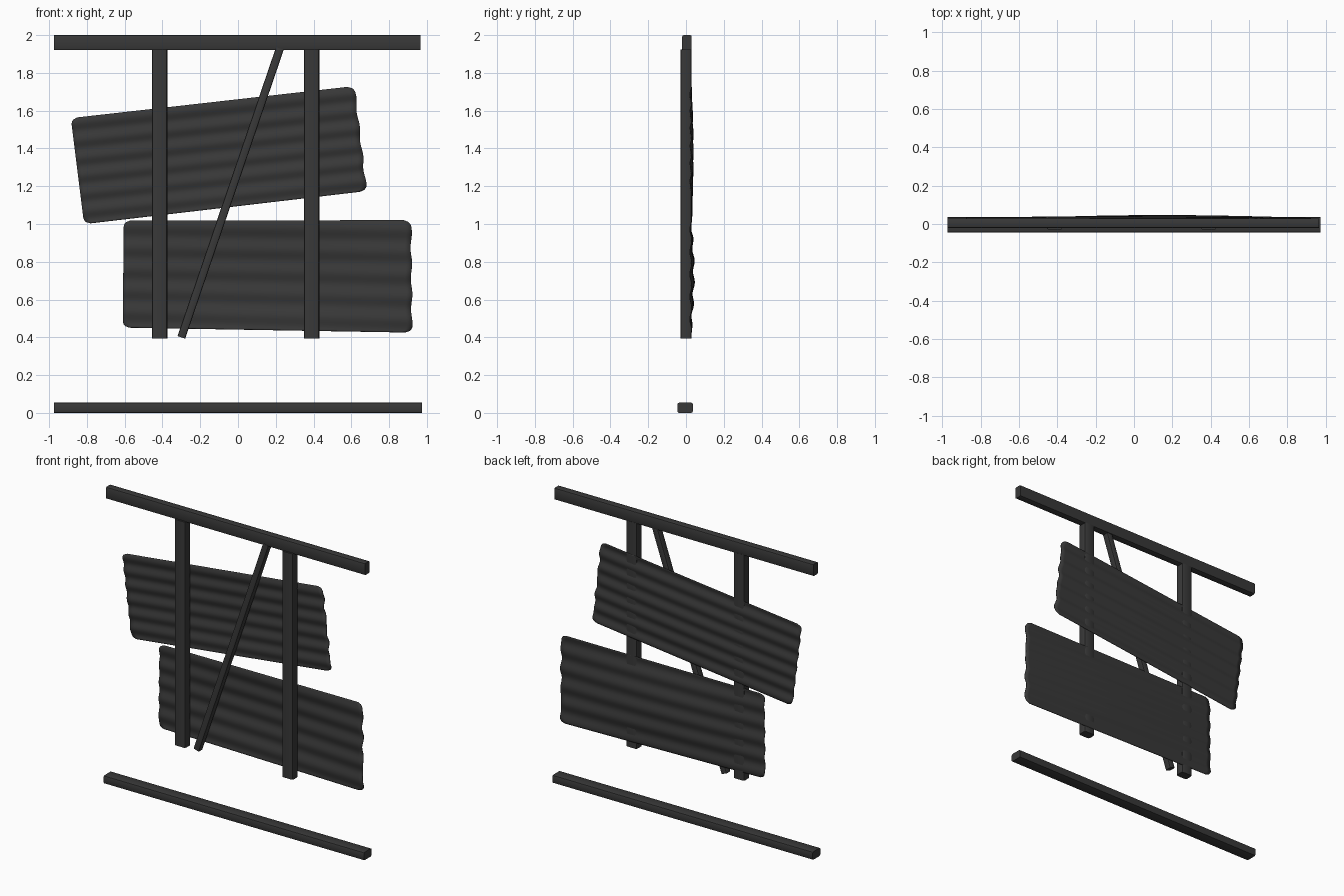
import bpy, bmesh, math
from mathutils import Vector

if "Cube" in bpy.data.objects:
    bpy.data.objects.remove(bpy.data.objects["Cube"], do_unlink=True)

metal = bpy.data.materials.new("dark_grey")
GREY = (0.04, 0.04, 0.04, 1)
metal.diffuse_color = GREY
metal.use_nodes = True
metal.node_tree.nodes["Principled BSDF"].inputs["Base Color"].default_value = GREY


def add_object(name, bm):
    mesh = bpy.data.meshes.new(name)
    bm.to_mesh(mesh)
    bm.free()
    mesh.materials.append(metal)
    obj = bpy.data.objects.new(name, mesh)
    bpy.context.collection.objects.link(obj)
    bpy.context.view_layer.objects.active = obj
    bpy.ops.object.select_all(action='DESELECT')
    obj.select_set(True)
    bpy.ops.object.shade_smooth_by_angle(angle=math.radians(40))
    return obj


def beam(name, start, end, width, y_front, y_back, bevel):
    """Bar between two (x, z) points with softened long edges."""
    a, b = Vector((start[0], 0, start[1])), Vector((end[0], 0, end[1]))
    along = (b - a).normalized()
    across = Vector((0, 1, 0)).cross(along)
    y_mid, depth = (y_front + y_back) / 2, y_back - y_front
    bm = bmesh.new()
    bmesh.ops.create_cube(bm, size=1)
    long_edges = [e for e in bm.edges
                  if abs(e.verts[0].co.z - e.verts[1].co.z) > 0.5]
    length = (b - a).length
    for v in bm.verts:
        v.co = Vector((v.co.x * width, v.co.y * depth, v.co.z * length))
    bmesh.ops.bevel(bm, geom=long_edges, offset=bevel, segments=2,
                    profile=0.5, affect='EDGES')
    for v in bm.verts:
        v.co = ((a + b) / 2 + across * v.co.x + along * v.co.z
                + Vector((0, y_mid + v.co.y, 0)))
    bmesh.ops.recalc_face_normals(bm, faces=bm.faces)
    return add_object(name, bm)


def sheet(name, corners, y_base, bulge, ridges):
    """Thin rippled sheet across four (x, z) corners, with rounded corners."""
    bl, br, tr, tl = [Vector((x, 0, z)) for x, z in corners]
    nu, nv, r = 48, 64, 0.035
    height = (tl - bl).length
    bm = bmesh.new()
    rows = []
    for j in range(nv + 1):
        v = j / nv
        left, right = bl.lerp(tl, v), br.lerp(tr, v)
        span = (right - left).normalized()
        # pull the row ends in near the top and bottom
        d = max(0, r - min(v, 1 - v) * height)
        inset = r - math.sqrt(max(0, r * r - d * d))
        ragged = 0.004 * math.sin(v * 23)
        left = left + span * inset
        right = right - span * (inset + 0.004 - ragged)
        row = []
        for i in range(nu + 1):
            u = i / nu
            p = left.lerp(right, u)
            p.y = (y_base + 0.005 * math.sin(2 * math.pi * ridges * v + u)
                   + bulge * math.sin(math.pi * u) * math.sin(math.pi * v))
            row.append(bm.verts.new(p))
        rows.append(row)
    for lo, hi in zip(rows, rows[1:]):
        for i in range(nu):
            bm.faces.new((lo[i], lo[i + 1], hi[i + 1], hi[i]))
    obj = add_object(name, bm)
    thick = obj.modifiers.new("thickness", 'SOLIDIFY')
    thick.thickness = 0.004
    thick.offset = 0
    return obj


# Rails
beam("top_rail", (-0.975, 1.96), (0.965, 1.96), 0.08, -0.02, 0.03, 0.008)
beam("bottom_rail", (-0.975, 0.027), (0.975, 0.027), 0.054, -0.045, 0.036, 0.008)

# Uprights and diagonal brace
for name, x in (("right_post", -0.415), ("left_post", 0.39)):
    beam(name, (x, 0.395), (x, 1.925), 0.082, -0.03, 0.03, 0.012)
beam("diagonal_brace", (-0.3, 0.4), (0.222, 1.93), 0.043, -0.022, 0.024, 0.008)

# Rippled sheets behind the uprights
sheet("upper_sheet", ((-0.815, 1.0), (0.685, 1.175), (0.62, 1.73), (-0.885, 1.56)),
      0.026, 0.008, 6)
sheet("lower_sheet", ((-0.61, 0.452), (0.925, 0.425), (0.92, 1.02), (-0.605, 1.018)),
      0.025, 0.015, 5)
